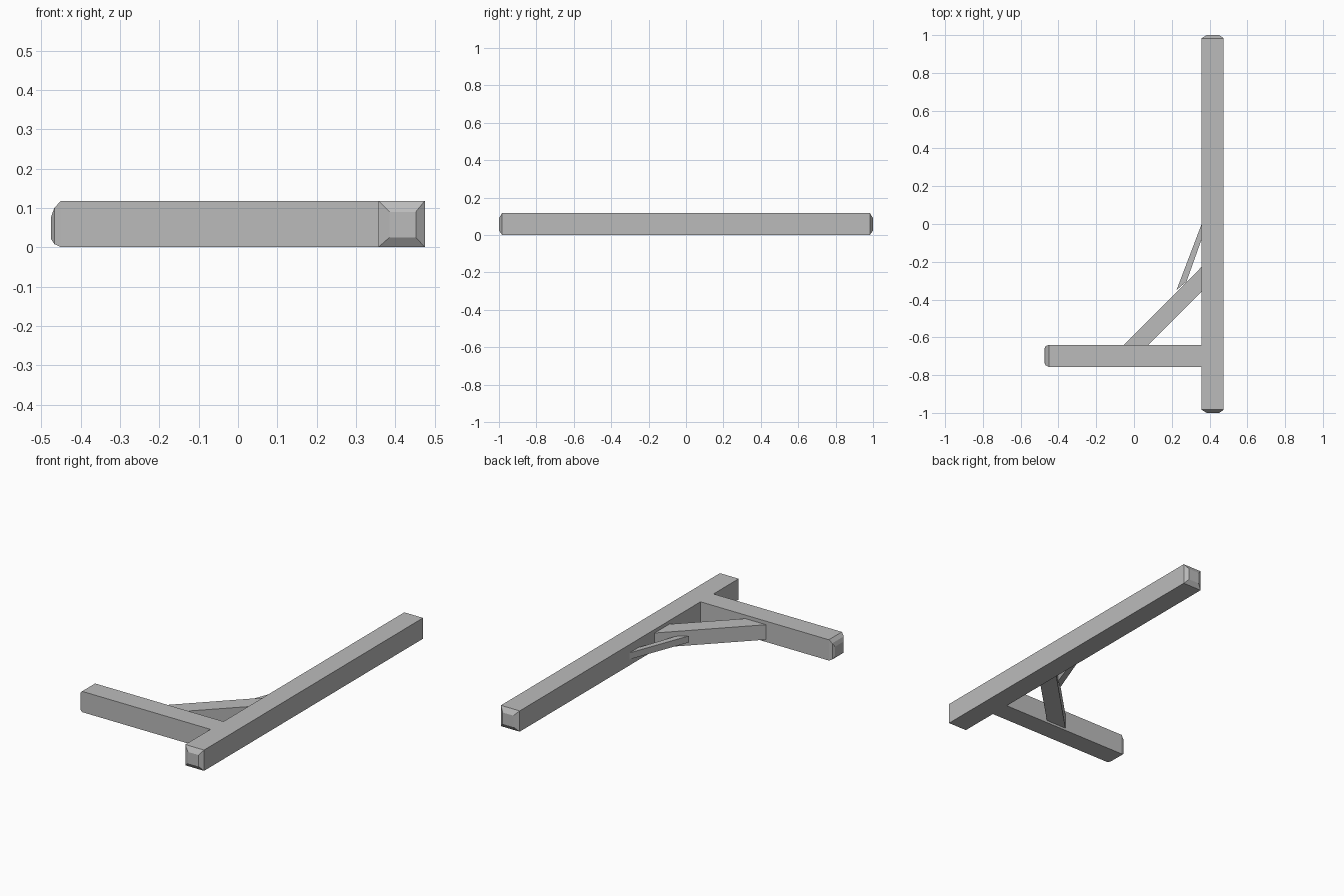
import bpy, bmesh
from mathutils import Vector

if "Cube" in bpy.data.objects:
    bpy.data.objects.remove(bpy.data.objects["Cube"])

wood = bpy.data.materials.new("plain grey")
wood.diffuse_color = (0.5, 0.5, 0.5, 1)
wood.use_nodes = True
wood.node_tree.nodes["Principled BSDF"].inputs["Base Color"].default_value = wood.diffuse_color


def loft(name, rings):
    """Skin a row of matching rings and cap both ends."""
    bm = bmesh.new()
    rows = [[bm.verts.new(p) for p in ring] for ring in rings]
    n = len(rows[0])
    for a, b in zip(rows, rows[1:]):
        for i in range(n):
            j = (i + 1) % n
            bm.faces.new((a[i], a[j], b[j], b[i]))
    bm.faces.new(rows[0])
    bm.faces.new(rows[-1])
    bmesh.ops.recalc_face_normals(bm, faces=bm.faces)
    mesh = bpy.data.meshes.new(name)
    bm.to_mesh(mesh)
    bm.free()
    mesh.materials.append(wood)
    obj = bpy.data.objects.new(name, mesh)
    bpy.context.collection.objects.link(obj)
    return obj


def rect(u0, u1, z0, z1, place):
    return [place(u, z) for u, z in ((u0, z0), (u1, z0), (u1, z1), (u0, z1))]


H = 0.118

# Long beam with chamfered ends: y, x0, x1, z0, z1
stations = [(-1, 0.385, 0.452, 0.025, 0.09), (-0.983, 0.357, 0.475, 0, H),
            (0.983, 0.357, 0.475, 0, H), (1, 0.385, 0.452, 0.025, 0.09)]
loft("long_beam", [rect(x0, x1, z0, z1, lambda u, z, y=y: Vector((u, y, z)))
                   for y, x0, x1, z0, z1 in stations])

# Side arm with a rounded tip: x, y0, y1, z0, z1
stations = [(-0.475, -0.735, -0.66, 0.02, 0.078), (-0.467, -0.749, -0.646, 0.008, 0.1),
            (-0.45, -0.757, -0.64, 0, H), (0.36, -0.757, -0.64, 0, H)]
loft("side_arm", [rect(y0, y1, z0, z1, lambda u, z, x=x: Vector((x, u, z)))
                  for x, y0, y1, z0, z1 in stations])


# Diagonal braces: plan outline raised between two heights
def brace(name, plan, z0, z1):
    loft(name, [[Vector((x, y, z)) for x, y in plan] for z in (z0, z1)])


brace("diagonal_brace", [(-0.06, -0.645), (0.07, -0.645), (0.36, -0.357), (0.36, -0.225)], 0.013, 0.098)
brace("small_brace", [(0.225, -0.35), (0.278, -0.305), (0.36, -0.075), (0.36, 0.005)], 0.034, 0.071)
